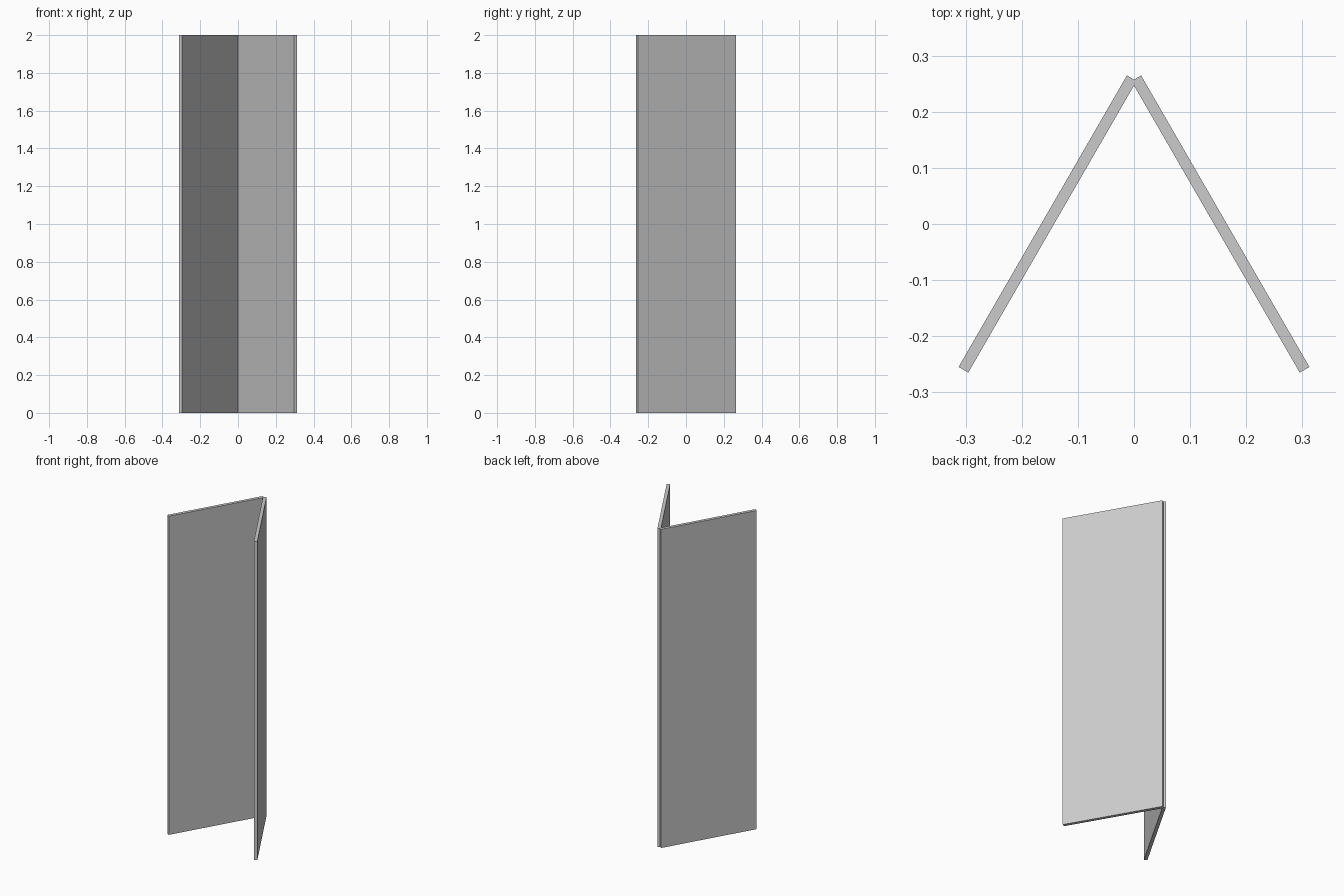
import bpy
import math

if "Cube" in bpy.data.objects:
    bpy.data.objects.remove(bpy.data.objects["Cube"])

LENGTH, THICK, HEIGHT = 0.60, 0.02, 2.0


def panel(name, side):
    # Upright flat board, swung 30 degrees from the y axis to meet its twin at the back
    bpy.ops.mesh.primitive_cube_add(size=1, location=(side * 0.154, 0, HEIGHT / 2))
    ob = bpy.context.object
    ob.name = name
    ob.scale = (THICK, LENGTH, HEIGHT)
    ob.rotation_euler.z = side * math.radians(30)
    return ob


# Two boards of the folding screen
panel("left_panel", -1)
panel("right_panel", 1)
